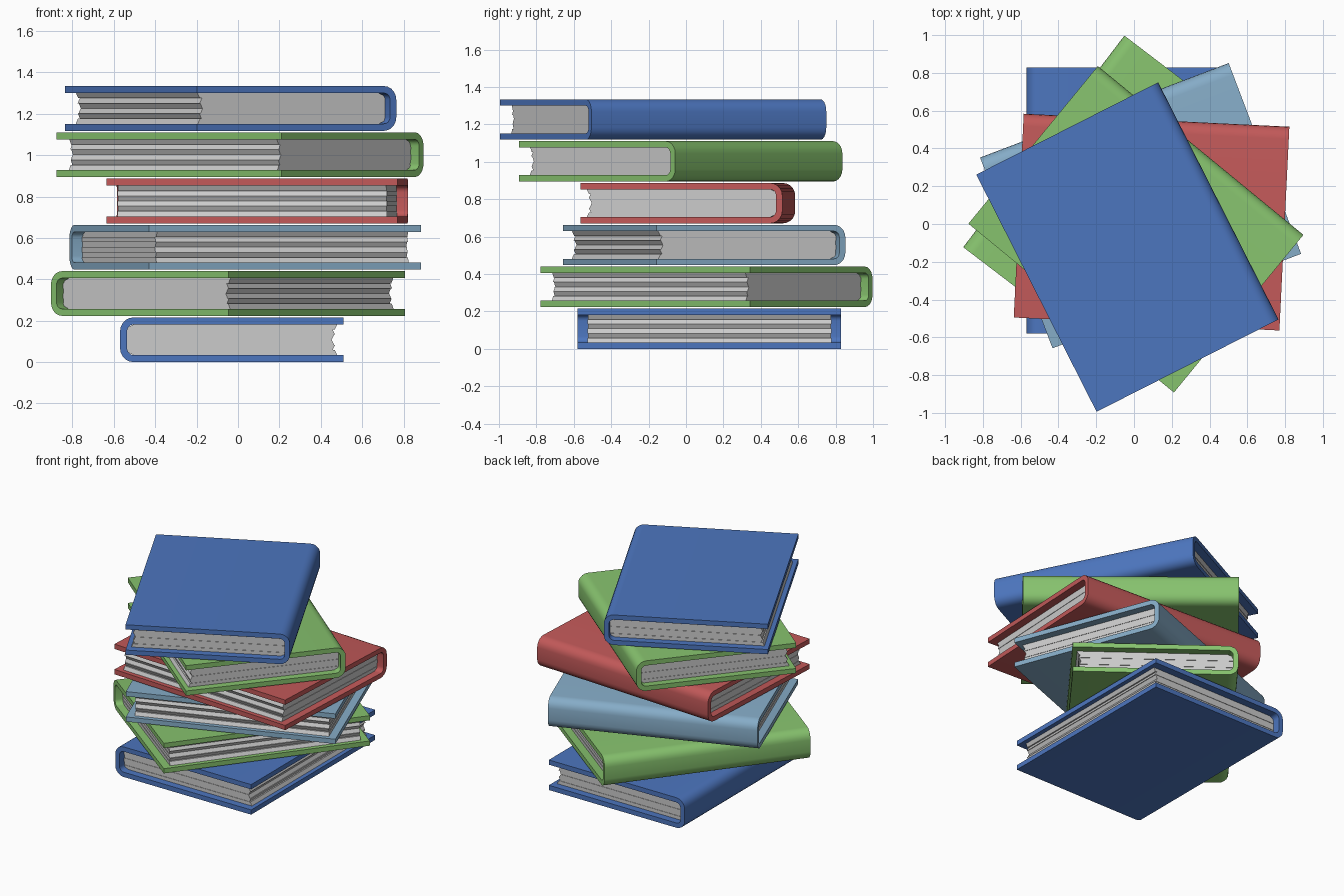
import bpy, bmesh, math

if "Cube" in bpy.data.objects:
    bpy.data.objects.remove(bpy.data.objects["Cube"])

W, L, H = 1.08, 1.408, 0.216      # book width, spine length, thickness
T, R = 0.034, 0.066               # cover board thickness, outer spine radius
PITCH = 0.2236                    # height step between books
INSET = 0.052                     # page inset at head and tail
SLABS, SEG = 6, 5


def prism(bm, profile, length):
    """Extrude an x-z profile along y, centred on y = 0."""
    a = [bm.verts.new((x, -length / 2, z)) for x, z in profile]
    face = bm.faces.new(a)
    new = bmesh.ops.extrude_face_region(bm, geom=[face])["geom"]
    verts = [v for v in new if isinstance(v, bmesh.types.BMVert)]
    bmesh.ops.translate(bm, verts=verts, vec=(0, length, 0))


def finish(bm, name, place, mat=None, smooth=False):
    bmesh.ops.recalc_face_normals(bm, faces=bm.faces)
    me = bpy.data.meshes.new(name)
    bm.to_mesh(me)
    bm.free()
    ob = bpy.data.objects.new(name, me)
    bpy.context.collection.objects.link(ob)
    x, y, z, angle = place
    ob.location = (x, y, z)
    ob.rotation_euler.z = math.radians(angle)
    if mat:
        me.materials.append(mat)
    if smooth:
        bpy.ops.object.select_all(action='DESELECT')
        ob.select_set(True)
        bpy.context.view_layer.objects.active = ob
        bpy.ops.object.shade_smooth_by_angle(angle=math.radians(30))


def c_line(inset, r):
    """Spine path from the top board, round the spine, to the bottom board."""
    pts = [(W / 2, H - inset)]
    for cz, start in ((H - inset - r, 90), (inset + r, 180)):
        for i in range(SEG + 1):
            a = math.radians(start + 90 * i / SEG)
            pts.append((-W / 2 + inset + r + r * math.cos(a), cz + r * math.sin(a)))
    return pts + [(W / 2, inset)]


def spine_x(z):
    """Inner spine surface, so the pages follow the rounded corners."""
    r = R - T
    d = max(0, abs(z - H / 2) - (H / 2 - T - r))
    return -W / 2 + T + r - math.sqrt(max(0, r * r - d * d))


def book(name, color, place):
    mat = bpy.data.materials.new(name + "_cloth")
    mat.diffuse_color = (*color, 1)
    mat.use_nodes = True
    mat.node_tree.nodes["Principled BSDF"].inputs["Base Color"].default_value = mat.diffuse_color
    # wraparound cover
    bm = bmesh.new()
    prism(bm, c_line(0, R) + c_line(T, R - T)[::-1], L)
    finish(bm, name + "_cover", place, mat, True)
    # page bundles with a stepped, hollow fore-edge
    bm = bmesh.new()
    step = (H - 2 * T) / SLABS
    for i in range(SLABS):
        z0, z1 = T + i * step, T + (i + 1) * step
        zm = (z0 + z1) / 2
        u = (zm - H / 2) / (H / 2 - T)
        edge = W / 2 - 0.052 + 0.022 * u * u
        lean = 0.006 if i % 2 else -0.006
        prism(bm, [(edge - lean, z0), (edge + lean, z1), (spine_x(z1), z1),
                   (spine_x(zm), zm), (spine_x(z0), z0)],
              L - 2 * INSET - 0.006 * (i % 2))
    finish(bm, name + "_pages", place)


BLUE, GREEN = (0.073, 0.18, 0.52), (0.24, 0.54, 0.155)
RED, PALE = (0.54, 0.1, 0.1), (0.235, 0.41, 0.57)

# stack from bottom to top: colour, centre x, centre y, direction of the spine
stack = [
    (BLUE, -0.03, 0.125, 180),
    (GREEN, -0.048, 0.11, 142.7),
    (PALE, 0.035, 0.097, 110.8),
    (RED, 0.093, 0.01, 87.2),
    (GREEN, 0.01, -0.028, 50.6),
    (BLUE, -0.035, -0.122, 26.9),
]
for i, (color, x, y, spine) in enumerate(stack):
    book(f"book_{i + 1}", color, (x, y, i * PITCH, spine - 180))
